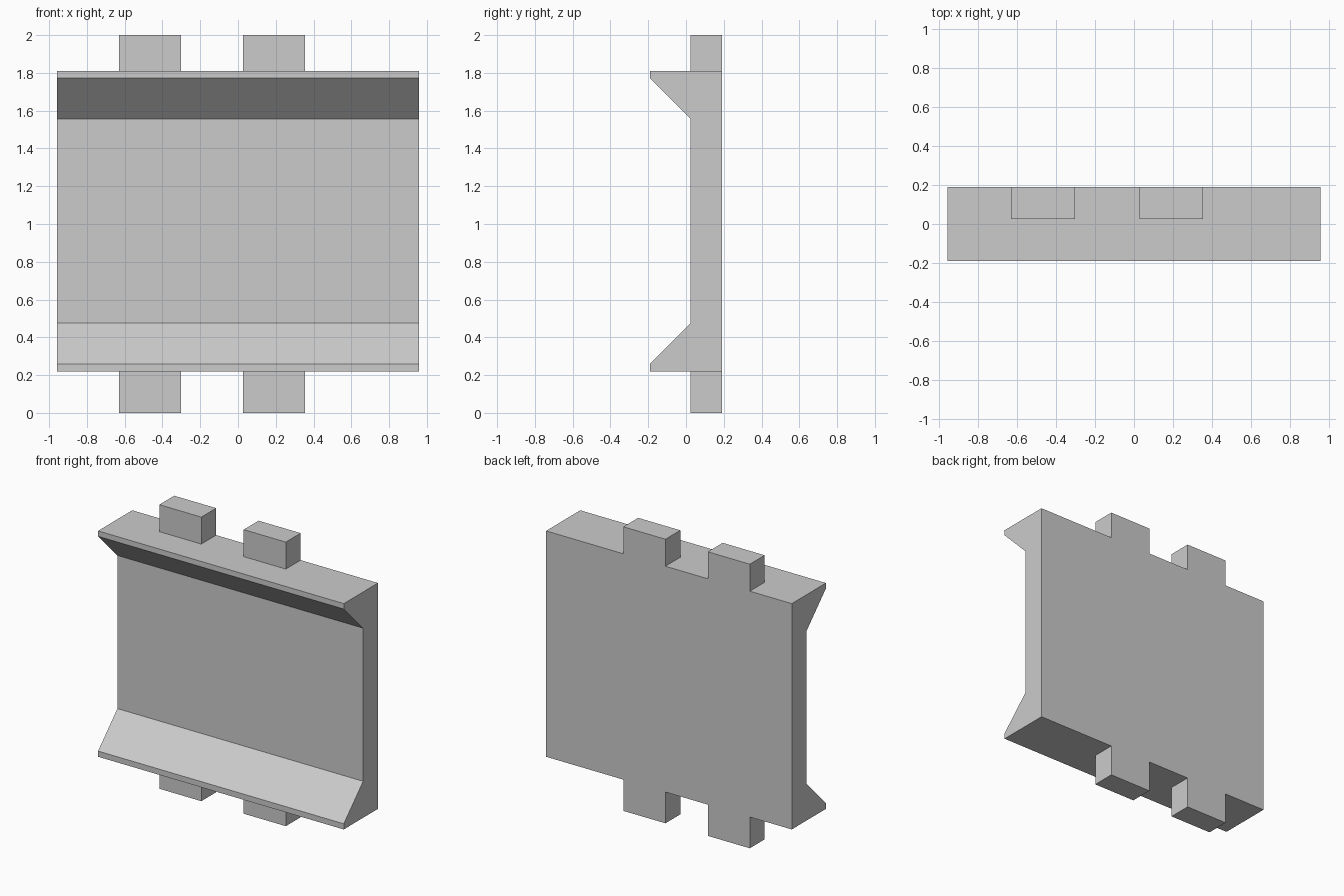
import bpy
import bmesh

if "Cube" in bpy.data.objects:
    bpy.data.objects.remove(bpy.data.objects["Cube"], do_unlink=True)

# Single plain grey material
grey = bpy.data.materials.new("light_grey")
grey.use_nodes = True
grey.diffuse_color = (0.6, 0.6, 0.6, 1)
grey.node_tree.nodes["Principled BSDF"].inputs["Base Color"].default_value = (0.6, 0.6, 0.6, 1)

FRONT, BACK, LIP = 0.025, 0.19, -0.19
BOTTOM, TOP = 0.22, 1.81


def extrude_profile(name, profile, x0, x1):
    """Extrude a closed (y, z) profile along x from x0 to x1."""
    bm = bmesh.new()
    face = bm.faces.new([bm.verts.new((x0, y, z)) for y, z in profile])
    side = bmesh.ops.extrude_face_region(bm, geom=[face])
    verts = [v for v in side["geom"] if isinstance(v, bmesh.types.BMVert)]
    bmesh.ops.translate(bm, verts=verts, vec=(x1 - x0, 0, 0))
    bmesh.ops.recalc_face_normals(bm, faces=bm.faces)
    mesh = bpy.data.meshes.new(name)
    bm.to_mesh(mesh)
    bm.free()
    mesh.materials.append(grey)
    obj = bpy.data.objects.new(name, mesh)
    bpy.context.collection.objects.link(obj)
    return obj


# Panel with a chamfered lip along its top and bottom edges
panel_profile = [
    (BACK, BOTTOM), (LIP, BOTTOM), (LIP, 0.26), (FRONT, 0.477),
    (FRONT, 1.555), (LIP, 1.772), (LIP, TOP), (BACK, TOP),
]
extrude_profile("panel", panel_profile, -0.957, 0.957)

# Locking tabs above and below the panel, flush with its back
for side, x0, x1 in (("right", -0.63, -0.303), ("left", 0.027, 0.355)):
    for level, z0, z1 in (("top", TOP, 2.0), ("bottom", 0.0, BOTTOM)):
        tab = [(FRONT, z0), (BACK, z0), (BACK, z1), (FRONT, z1)]
        extrude_profile(f"{level}_{side}_tab", tab, x0, x1)
